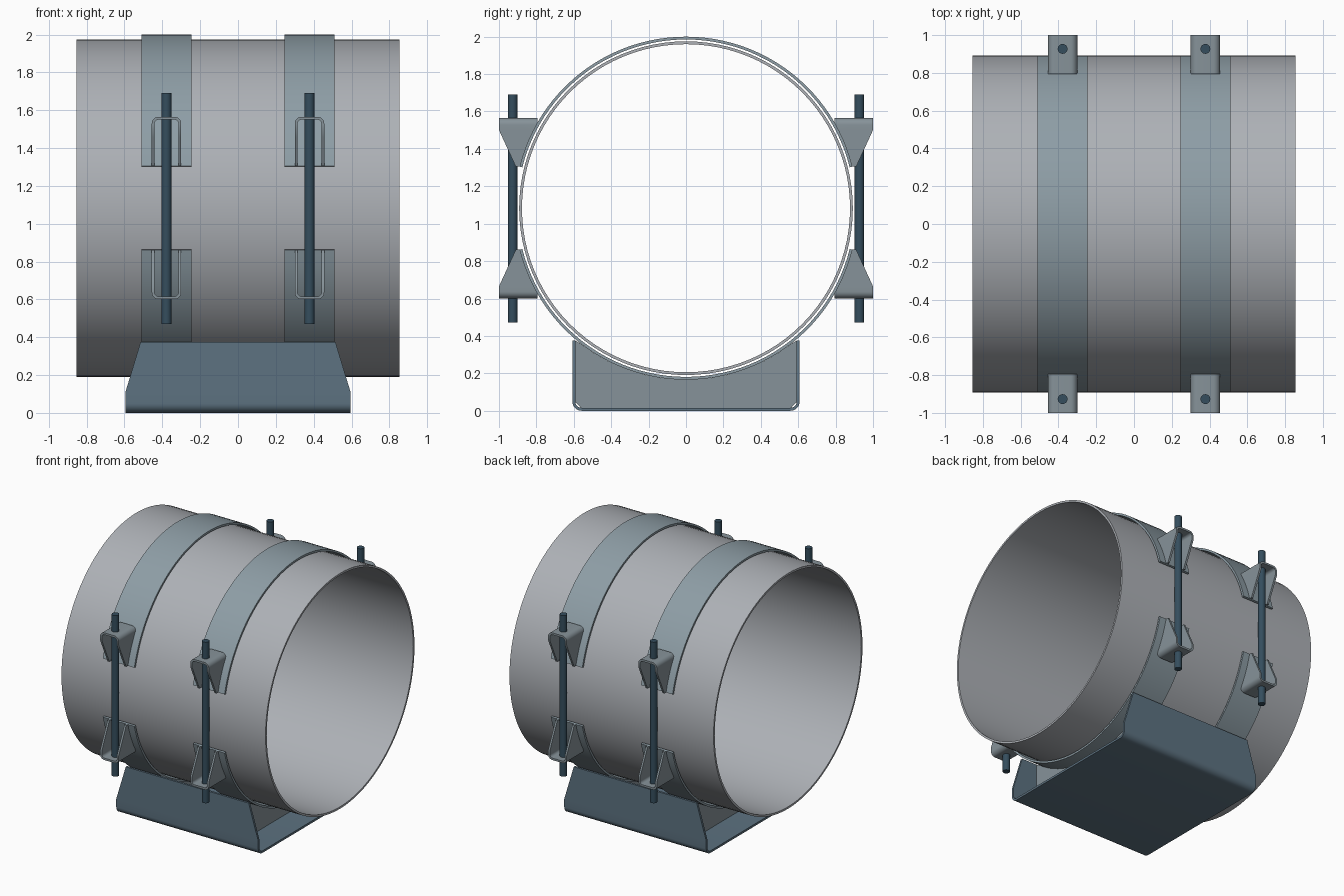
import bpy, bmesh, math

if "Cube" in bpy.data.objects:
    bpy.data.objects.remove(bpy.data.objects["Cube"])

ZC = 1.083          # height of the pipe axis
R_BAND = 0.917      # outside radius of the clamp bands
STRAP_X = 0.378     # clamp positions along the pipe


def material(name, rgb):
    m = bpy.data.materials.new(name)
    m.diffuse_color = (*rgb, 1)
    m.use_nodes = True
    m.node_tree.nodes["Principled BSDF"].inputs["Base Color"].default_value = m.diffuse_color
    return m


PIPE = material("pipe_grey", (0.42, 0.44, 0.47))
BAND = material("band_grey", (0.27, 0.34, 0.38))
LUG = material("lug_grey", (0.24, 0.29, 0.32))
BASE = material("saddle_blue", (0.11, 0.17, 0.22))
ROD = material("rod_blue", (0.035, 0.075, 0.11))


def finish(name, bm, mat):
    bmesh.ops.recalc_face_normals(bm, faces=bm.faces)
    me = bpy.data.meshes.new(name)
    bm.to_mesh(me)
    bm.free()
    me.materials.append(mat)
    ob = bpy.data.objects.new(name, me)
    bpy.context.collection.objects.link(ob)
    bpy.ops.object.select_all(action='DESELECT')
    ob.select_set(True)
    bpy.context.view_layer.objects.active = ob
    bpy.ops.object.shade_smooth_by_angle(angle=math.radians(30))
    return ob


def plate(name, pairs, lo, hi, place, mat, closed=False):
    """Sheet following (outer, inner) 2D point pairs, spanning lo(v)..hi(v) across."""
    bm = bmesh.new()
    rings = [[bm.verts.new(place(u, v, f(v))) for (u, v), f in
              ((o, lo), (o, hi), (i, hi), (i, lo))] for o, i in pairs]
    n = len(rings)
    for k in range(n if closed else n - 1):
        a, b = rings[k], rings[(k + 1) % n]
        for j in range(4):
            bm.faces.new((a[j], a[(j + 1) % 4], b[(j + 1) % 4], b[j]))
    if not closed:
        bm.faces.new(rings[0])
        bm.faces.new(rings[-1])
    return finish(name, bm, mat)


def arc(r_out, r_in, a0, a1, n, cu=0.0, cv=ZC):
    out = []
    for k in range(n + 1):
        a = math.radians(a0 + (a1 - a0) * k / n)
        c, s = math.cos(a), math.sin(a)
        out.append(((cu + r_out * c, cv + r_out * s), (cu + r_in * c, cv + r_in * s)))
    return out


def channel(half, bottom, heights, r, t):
    """Upright U section: rounded corners at the bottom, legs sampled at heights."""
    leg = [((half, z), (half - t, z)) for z in heights]
    right = leg + arc(r, r - t, 0, -90, 8, half - r, bottom + r)
    left = [((-o[0], o[1]), (-i[0], i[1])) for o, i in reversed(right)]
    return right + left


def along_x(dx):
    return lambda u, v, w: (w + dx, u, v)


def const(c):
    return lambda v: c


# Pipe
plate("pipe", arc(0.892, 0.877, 0, 360, 96)[:-1], const(-0.855), const(0.855),
      along_x(0), PIPE, closed=True)

# Saddle channel with tapered ends
saddle_end = lambda z: 0.595 if z <= 0.11 else 0.595 - 0.08 * (z - 0.11) / 0.265
plate("saddle", channel(0.608, 0, [0.375, 0.11], 0.05, 0.016),
      lambda z: -saddle_end(z), saddle_end, along_x(0), BASE)

# Cradle rib outline: chamfered bottom corners, arc on top
ys = [-0.592, -0.56] + [-0.54 + 0.045 * k for k in range(25)] + [0.56, 0.592]
rib = [((y, 0.016 + max(0, abs(y) - 0.56)),
        (y, min(0.375, ZC - math.sqrt(R_BAND ** 2 - y * y)))) for y in ys]


# Lug side profile: inner edge hugs the band, outer edge tapers to the tip
def lug_in(z):
    return max(0.793, math.sqrt(R_BAND ** 2 - (z - ZC) ** 2) - 0.006)


def lug_out(z):
    return 1.0 if z <= 0.665 else 1.0 - 0.09 * (z - 0.665) / 0.196


lug_shape = channel(0.078, 0.601, [0.861, 0.81, 0.76, 0.71, 0.665], 0.036, 0.015)


def lug_place(x, side, upper):
    return lambda u, v, w: (x + u, side * w, 2 * ZC - v if upper else v)


for sx, end in ((-1, "left"), (1, "right")):
    x = sx * STRAP_X
    plate(f"cradle_rib_{end}", rib, const(-0.008), const(0.008), along_x(x), LUG)
    # Upper and lower clamp bands
    for a0, half in ((14, "upper"), (194, "lower")):
        plate(f"{half}_band_{end}", arc(R_BAND, 0.902, a0, a0 + 152, 48),
              const(-0.132), const(0.132), along_x(x), BAND)
    for side, face in ((-1, "front"), (1, "back")):
        # Folded lugs
        for upper in (False, True):
            plate(f"{'upper' if upper else 'lower'}_lug_{end}_{face}", lug_shape,
                  lug_in, lug_out, lug_place(x, side, upper), LUG)
        # Clamp rod
        bm = bmesh.new()
        bmesh.ops.create_cone(bm, cap_ends=True, segments=24, radius1=0.026,
                              radius2=0.026, depth=1.22)
        bmesh.ops.translate(bm, verts=bm.verts, vec=(x, side * 0.927, 1.081))
        finish(f"rod_{end}_{face}", bm, ROD)
